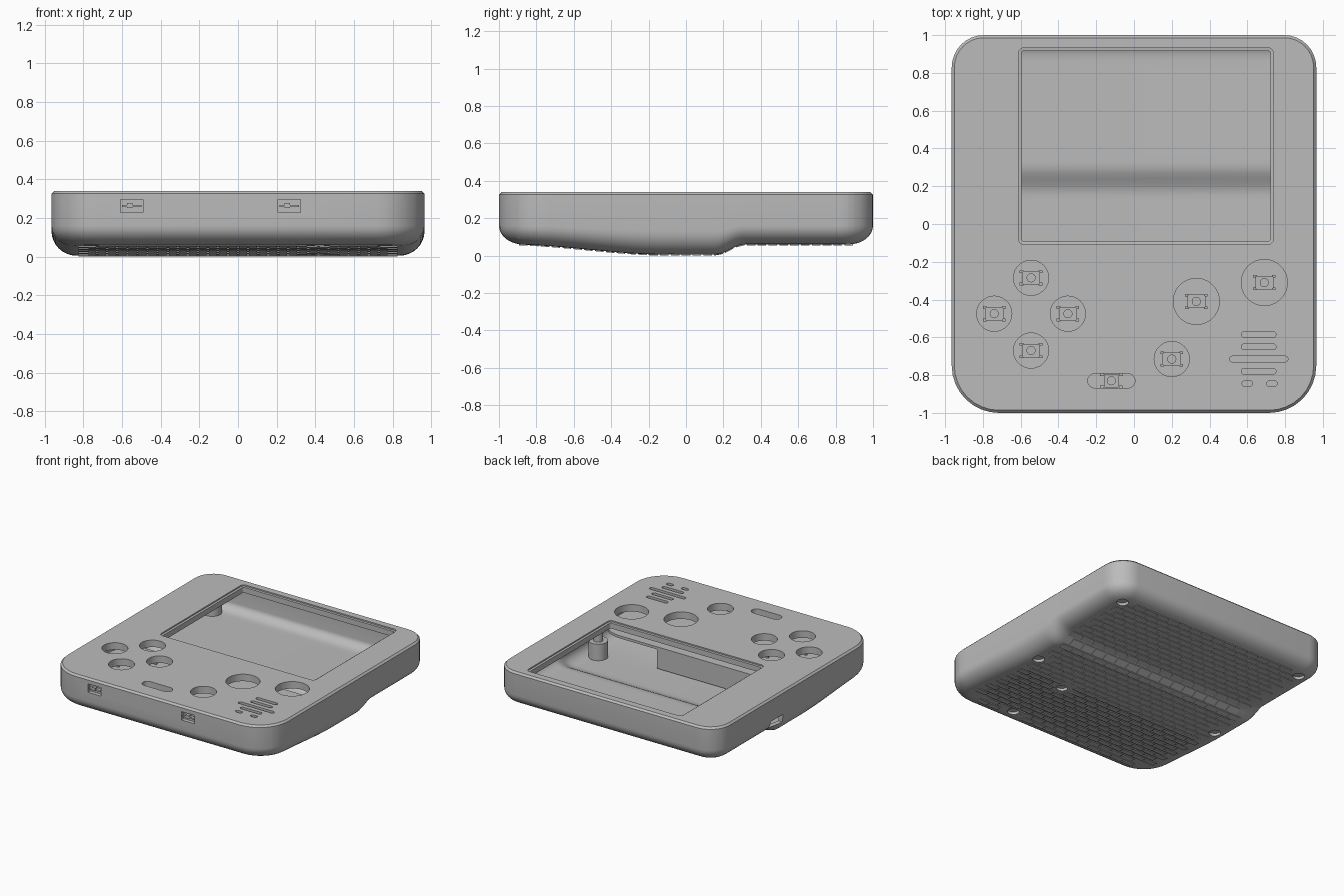
import bpy, bmesh, math
from mathutils import Vector, Matrix

if "Cube" in bpy.data.objects:
    bpy.data.objects.remove(bpy.data.objects["Cube"])

grey = bpy.data.materials.new("plain_grey")
grey.use_nodes = True
grey.diffuse_color = (0.5, 0.5, 0.5, 1)
grey.node_tree.nodes["Principled BSDF"].inputs["Base Color"].default_value = (0.5, 0.5, 0.5, 1)


def smoothstep(a, b, v):
    t = min(max((v - a) / (b - a), 0), 1)
    return t * t * (3 - 2 * t)


def floor_z(y):
    """Height of the underside: a palm swell with a step behind it."""
    return 0.005 + 0.055 * (1 - smoothstep(-0.95, -0.1, y) + smoothstep(0.16, 0.31, y))


def outline(x0, x1, y0, y1, front_r, back_r, inset=0, steps=8):
    """Rounded rectangle, anticlockwise from the front right corner."""
    pts = []
    for i, (sx, sy) in enumerate([(1, -1), (1, 1), (-1, 1), (-1, -1)]):
        r = max((front_r if sy < 0 else back_r) - inset, 0.004)
        cx = x1 - inset - r if sx > 0 else x0 + inset + r
        cy = y1 - inset - r if sy > 0 else y0 + inset + r
        for k in range(steps + 1):
            a = math.radians(90 * (i - 1 + k / steps))
            pts.append((cx + r * math.cos(a), cy + r * math.sin(a)))
    return pts


def loft(bm, rings):
    """Closed solid through rings of (points, height)."""
    loops = [[bm.verts.new((x, y, z)) for x, y in pts] for pts, z in rings]
    for low, high in zip(loops, loops[1:]):
        for i in range(len(low)):
            j = (i + 1) % len(low)
            bm.faces.new((low[i], low[j], high[j], high[i]))
    bm.faces.new(loops[0][::-1])
    bm.faces.new(loops[-1])


def prism(bm, x, y, hx, hy, r, z0, z1, steps=8):
    pts = outline(x - hx, x + hx, y - hy, y + hy, r, r, 0, steps)
    loft(bm, [(pts, z0), (pts, z1)])


def cylinder(bm, x, y, r, z0, z1, sides=40):
    pts = [(x + r * math.cos(2 * math.pi * i / sides), y + r * math.sin(2 * math.pi * i / sides))
           for i in range(sides)]
    loft(bm, [(pts, z0), (pts, z1)])


def box(bm, x, y, z, sx, sy, sz):
    bmesh.ops.create_cube(bm, size=1, matrix=Matrix.Translation((x, y, z)) @ Matrix.Diagonal((sx, sy, sz, 1)))


def finish(bm, name):
    bmesh.ops.recalc_face_normals(bm, faces=bm.faces)
    mesh = bpy.data.meshes.new(name)
    bm.to_mesh(mesh)
    bm.free()
    mesh.materials.append(grey)
    ob = bpy.data.objects.new(name, mesh)
    bpy.context.collection.objects.link(ob)
    return ob


def activate(ob):
    bpy.ops.object.select_all(action='DESELECT')
    ob.select_set(True)
    bpy.context.view_layer.objects.active = ob


def smooth(ob):
    activate(ob)
    bpy.ops.object.shade_smooth_by_angle(angle=math.radians(30))


def tub(name, inset, lift, top, chamfer):
    """Rounded block whose underside follows the floor curve."""
    bm = bmesh.new()
    rad, rings = 0.13 - inset, []

    def ring(extra):
        return outline(-0.965, 0.965, -1, 1, 0.25, 0.17, inset + extra)
    for k in range(9):
        a = math.radians(90 * k / 8)
        rings.append((ring(rad * (1 - math.sin(a))), rad * (1 - math.cos(a))))
    rings.append((ring(0), top - chamfer))
    if chamfer:
        rings.append((ring(chamfer), top))
    loft(bm, rings)
    # Slices let the flat bottom bend
    for i in range(-30, 31):
        y = i * 0.03
        bmesh.ops.bisect_plane(bm, geom=bm.verts[:] + bm.edges[:] + bm.faces[:],
                               plane_co=(0, y, 0), plane_no=(0, 1, 0), dist=1e-5)
    for v in bm.verts:
        v.co.z += (floor_z(v.co.y) + lift) * max(0, 1 - v.co.z / 0.26)
    return finish(bm, name)


def cut(ob, cutter):
    mod = ob.modifiers.new("cut", 'BOOLEAN')
    mod.operation, mod.solver, mod.object = 'DIFFERENCE', 'EXACT', cutter
    activate(ob)
    bpy.ops.object.modifier_apply(modifier=mod.name)
    bpy.data.objects.remove(cutter)


buttons = [(-0.545, -0.285, 0.093), (-0.74, -0.475, 0.093), (-0.35, -0.475, 0.093),
           (-0.545, -0.67, 0.093), (0.33, -0.41, 0.122), (0.69, -0.31, 0.122), (0.2, -0.715, 0.093)]
pill = (-0.12, -0.83)
ports = [-0.55, 0.265]
screws = [(0.82, 0.85), (-0.82, 0.85), (0.82, -0.08), (-0.82, -0.08), (0.42, -0.3), (0.42, -0.84)]

# Hollow case
case = tub("case", 0, 0, 0.34, 0.014)
cut(case, tub("cavity", 0.035, 0.035, 0.285, 0))

# Screen opening, button holes, speaker slots, ports and screw holes
bm = bmesh.new()
window = [outline(-0.612, 0.738, -0.108, 0.933, 0.03, 0.03, i) for i in (0.016, 0)]
loft(bm, [(window[0], 0.25), (window[0], 0.328), (window[1], 0.33), (window[1], 0.36)])
for x, y, r in buttons:
    cylinder(bm, x, y, r, 0.25, 0.36)
prism(bm, *pill, 0.125, 0.038, 0.038, 0.25, 0.36)
for x, y, half in [(0.66, -0.585, 0.092), (0.66, -0.65, 0.092), (0.66, -0.715, 0.155),
                   (0.66, -0.78, 0.092), (0.6, -0.845, 0.028), (0.73, -0.845, 0.028)]:
    prism(bm, x, y, half, 0.015, 0.0149, 0.25, 0.36)
for x in ports:
    box(bm, x, -1, 0.262, 0.115, 0.12, 0.066)
box(bm, -0.97, 0.25, 0.13, 0.12, 0.15, 0.06)
for x, y in screws:
    cylinder(bm, x, y, 0.042, -0.1, floor_z(y) + 0.022)
cut(case, finish(bm, "hole_cutter"))
smooth(case)

# Raised brick pattern on the underside
bm = bmesh.new()
pitch_x, pitch_y, gap = 0.104, 0.058, 0.012
for row in range(-15, 16):
    y = row * pitch_y
    for col in range(-8, 9):
        x = (col + 0.5 * (row % 2)) * pitch_x
        rounded_off = abs(x) > 0.72 and y < -0.8
        if abs(x) > 0.79 or rounded_off or any(math.hypot(x - a, y - b) < 0.085 for a, b in screws):
            continue
        start = len(bm.verts)
        box(bm, x, y, 0, pitch_x - gap, pitch_y - gap, 0.008)
        bm.verts.ensure_lookup_table()
        for v in bm.verts[start:]:
            v.co.z += floor_z(v.co.y) - 0.001
finish(bm, "grip_pattern")

# Circuit board behind the buttons, battery box below it
bm = bmesh.new()
prism(bm, 0, -0.53, 0.88, 0.39, 0.2, 0.2, 0.22)
finish(bm, "circuit_board")
bm = bmesh.new()
box(bm, -0.13, -0.42, 0.125, 0.96, 0.56, 0.15)
finish(bm, "battery_box")

# Small push switches on the board
bm = bmesh.new()
for x, y in [b[:2] for b in buttons] + [pill]:
    half = 0.04 if (x, y) == pill else 0.048
    prism(bm, x, y, half, 0.036, 0.008, 0.215, 0.245, 2)
    prism(bm, x, y, 0.036, 0.034, 0.012, 0.24, 0.252, 2)
    cylinder(bm, x, y, 0.024, 0.25, 0.27, 20)
    for sx in (-1, 1):
        for sy in (-1, 1):
            box(bm, x + sx * 0.05, y + sy * 0.033, 0.226, 0.02, 0.014, 0.014)
smooth(finish(bm, "push_switches"))

# Sockets seated in the front ports
bm = bmesh.new()
for x in ports:
    box(bm, x, -0.95, 0.262, 0.115, 0.04, 0.066)
    box(bm, x, -0.98, 0.262, 0.1, 0.03, 0.012)
    box(bm, x - 0.01, -0.982, 0.265, 0.03, 0.03, 0.024)
finish(bm, "port_sockets")

# Screw bosses with slim pins up to the lid
bm = bmesh.new()
for x, y in screws[:4]:
    cylinder(bm, x, y, 0.07, floor_z(y) + 0.025, 0.17)
    cylinder(bm, x, y, 0.035, 0.16, 0.29, 24)
smooth(finish(bm, "screw_bosses"))
